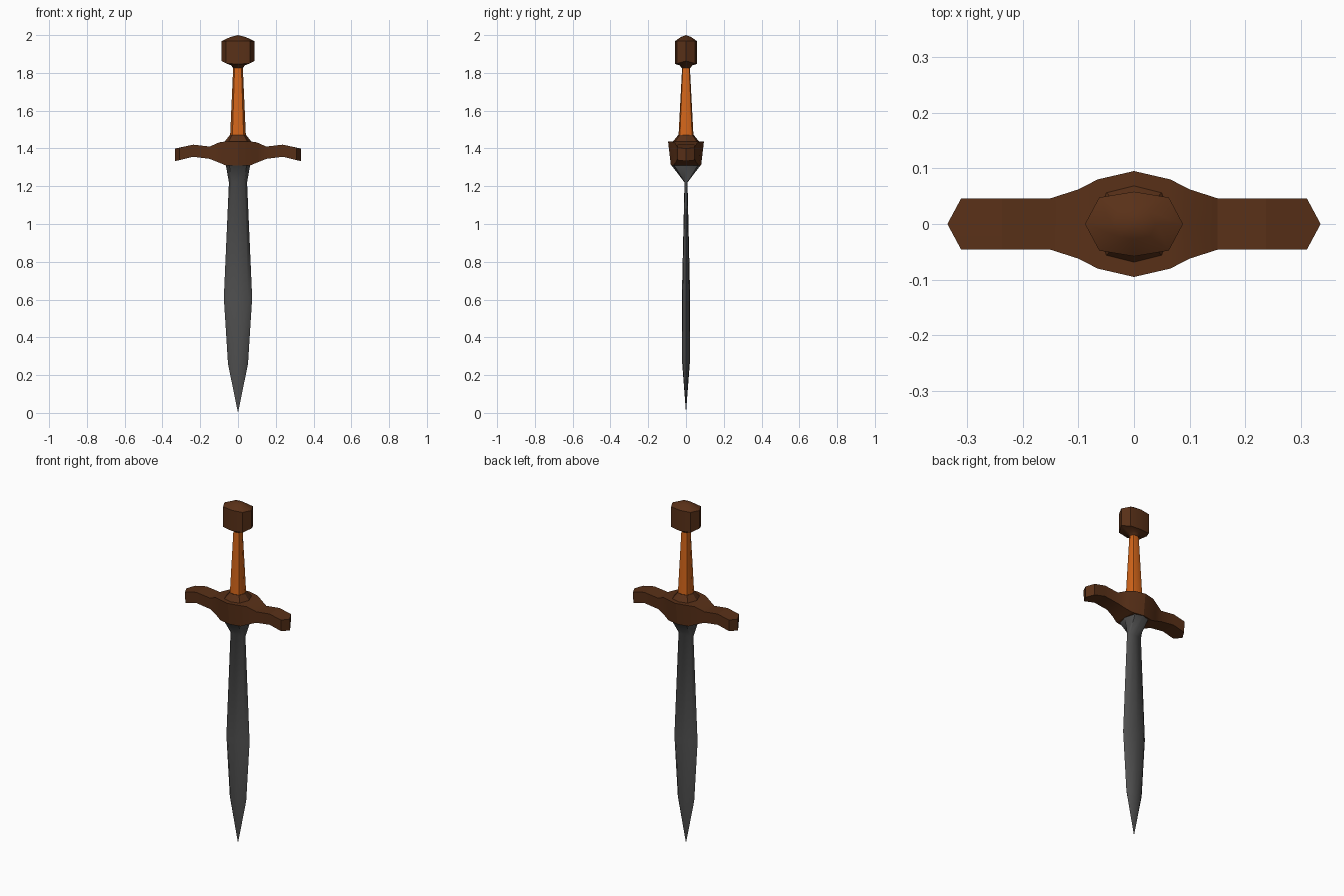
import bpy, bmesh

if "Cube" in bpy.data.objects:
    bpy.data.objects.remove(bpy.data.objects["Cube"])

OCTAGON = [(1, 0), (.71, .82), (0, 1), (-.71, .82),
           (-1, 0), (-.71, -.82), (0, -1), (.71, -.82)]


def paint(name, rgb):
    mat = bpy.data.materials.new(name)
    mat.diffuse_color = (*rgb, 1)
    mat.use_nodes = True
    mat.node_tree.nodes["Principled BSDF"].inputs["Base Color"].default_value = mat.diffuse_color
    return mat


def loft(name, sections, mat, angle):
    """Skin a list of point loops; a one-point loop closes to a tip."""
    bm = bmesh.new()
    loops = [[bm.verts.new(p) for p in s] for s in sections]
    for a, b in zip(loops, loops[1:]):
        n = max(len(a), len(b))
        for i in range(n):
            j = (i + 1) % n
            if len(a) == 1:
                bm.faces.new((a[0], b[j], b[i]))
            elif len(b) == 1:
                bm.faces.new((a[i], a[j], b[0]))
            else:
                bm.faces.new((a[i], a[j], b[j], b[i]))
    for end in (loops[0], loops[-1]):
        if len(end) == 6:  # guard tips: two quads meeting at a ridge
            bm.faces.new((end[0], end[1], end[4], end[5]))
            bm.faces.new((end[1], end[2], end[3], end[4]))
        elif len(end) > 2:
            bm.faces.new(end)
    bmesh.ops.recalc_face_normals(bm, faces=bm.faces)
    mesh = bpy.data.meshes.new(name)
    bm.to_mesh(mesh)
    bm.free()
    mesh.materials.append(mat)
    obj = bpy.data.objects.new(name, mesh)
    bpy.context.collection.objects.link(obj)
    bpy.ops.object.select_all(action='DESELECT')
    obj.select_set(True)
    bpy.context.view_layer.objects.active = obj
    bpy.ops.object.shade_smooth_by_angle(angle=angle)
    return obj


def rings(profile):
    """Profile rows are (z, half width, half depth)."""
    return [[(0, 0, z)] if rx == 0 else [(x * rx, y * ry, z) for x, y in OCTAGON]
            for z, rx, ry in profile]


steel = paint("steel", (.08, .08, .08))
brown = paint("brown", (.1, .03, .009))
orange = paint("orange", (.65, .13, .01))

# blade, flaring out under the guard
loft("blade", rings([(0, 0, 0), (.26, .053, .02), (.61, .075, .022),
                     (1.22, .048, .008), (1.315, .065, .08)]), steel, .9)

# crossguard: rows are (x, top z, bottom z, top half depth, bottom half depth)
half = [(.065, 1.437, 1.31, .08, .068), (.1, 1.432, 1.325, .062, .055),
        (.15, 1.41, 1.345, .046, .044), (.237, 1.42, 1.356, .046, .044),
        (.31, 1.404, 1.338, .046, .044)]
rows = ([(-x, *r) for x, *r in reversed(half)]
        + [(0, 1.437, 1.31, .095, .08)] + half)
guard = []
for x, zt, zb, yt, yb in rows:
    tip = abs(x) > .3
    xm = x * 1.08 if tip else x      # pointed ends
    drop = .005 if tip else 0
    guard.append([(x, yt, zt), (xm, 0, zt - drop), (x, -yt, zt),
                  (x, -yb, zb), (xm, 0, zb - drop), (x, yb, zb)])
loft("crossguard", guard, brown, .3)

# collar between guard and grip
loft("collar", rings([(1.43, .075, .073), (1.442, .066, .065),
                      (1.47, .044, .042)]), brown, .4)

# tapered grip
loft("grip", rings([(1.46, .042, .04), (1.84, .025, .02)]), orange, .9)

# pommel with domed top and small neck
pommel = rings([(1.825, .025, .022), (1.84, .036, .034), (1.86, .088, .058),
                (1.968, .088, .058), (1.99, .04, .027), (2.0, 0, 0)])
pommel[2] = [(x, y, 1.863 - .016 * abs(y) / .058) for x, y, z in pommel[2]]
loft("pommel", pommel, brown, .9)
